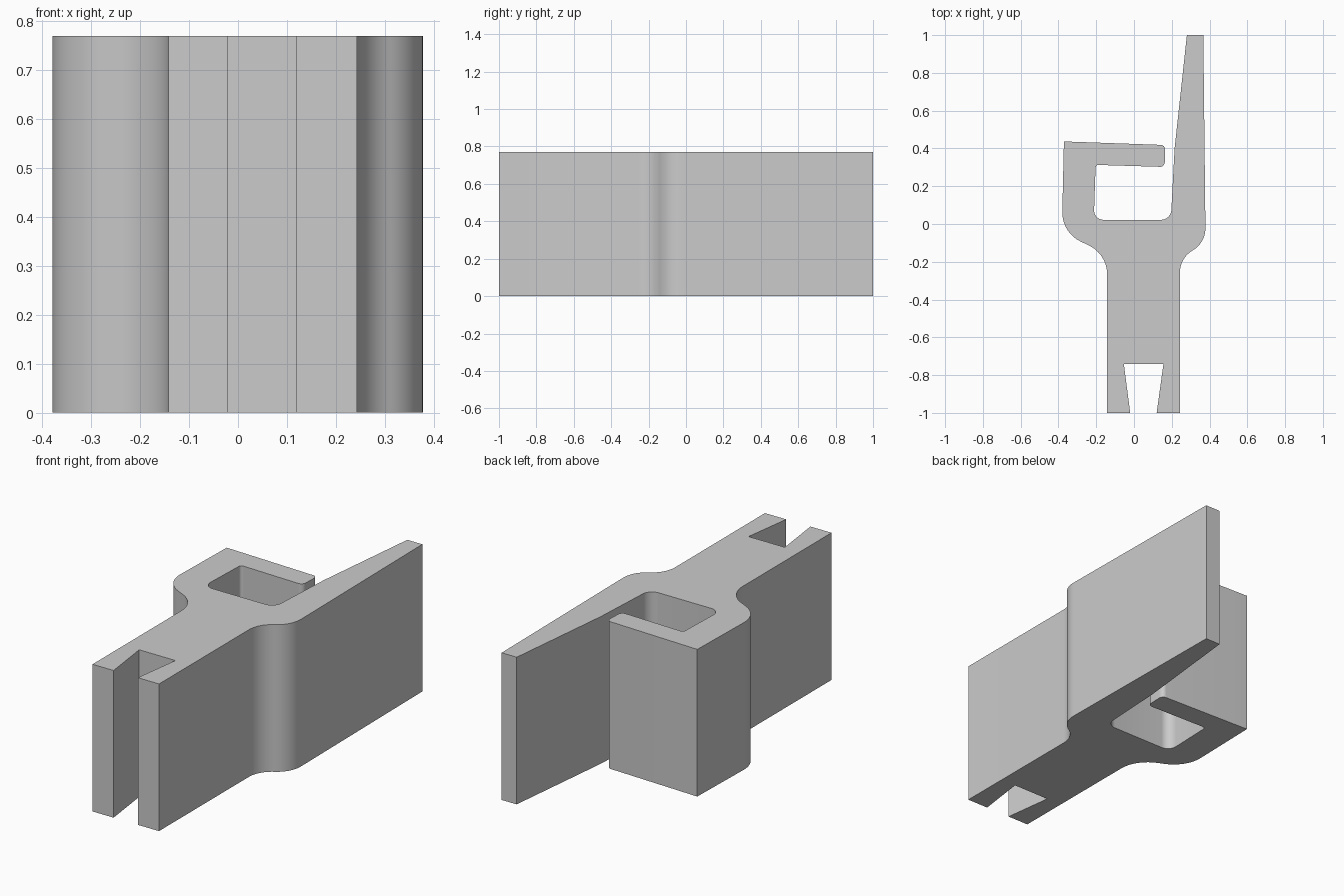
import bpy, bmesh, math
from mathutils import Vector

if "Cube" in bpy.data.objects:
    bpy.data.objects.remove(bpy.data.objects["Cube"])

HEIGHT = 0.77

# Outline corners, counter-clockwise: x, y, fillet radius
corners = [
    # forked foot with dovetail slot
    (-0.142, -1.0, 0), (-0.02, -1.0, 0), (-0.054, -0.74, 0),
    (0.156, -0.74, 0), (0.12, -1.0, 0), (0.243, -1.0, 0),
    # right shoulder and long tapering blade
    (0.243, -0.18, 0.135), (0.378, -0.10, 0.135), (0.378, 0.0, 0),
    (0.367, 1.0, 0), (0.28, 1.0, 0), (0.215, 0.40, 0),
    # pocket with rounded floor corners
    (0.195, 0.022, 0.055), (-0.213, 0.022, 0.05), (-0.203, 0.313, 0.015),
    # rounded hook tip and hook arm
    (0.162, 0.302, 0.025), (0.166, 0.418, 0.025), (-0.371, 0.437, 0),
    # left shoulder
    (-0.382, -0.045, 0.17), (-0.142, -0.16, 0.17),
]


def rounded_outline(pts, steps=10):
    out = []
    n = len(pts)
    for i, (x, y, r) in enumerate(pts):
        p = Vector((x, y))
        if r == 0:
            out.append(p)
            continue
        a = (Vector(pts[i - 1][:2]) - p).normalized()
        b = (Vector(pts[(i + 1) % n][:2]) - p).normalized()
        half = a.angle(b) / 2
        centre = p + (a + b).normalized() * (r / math.sin(half))
        start = p + a * (r / math.tan(half)) - centre
        end = p + b * (r / math.tan(half)) - centre
        sweep = start.angle(end)
        for k in range(steps + 1):
            t = k / steps
            out.append(centre + (start * math.sin((1 - t) * sweep)
                                 + end * math.sin(t * sweep)) / math.sin(sweep))
    return out


# Extruded clip body
bm = bmesh.new()
base = bm.faces.new([bm.verts.new((p.x, p.y, 0)) for p in rounded_outline(corners)])
top = bmesh.ops.extrude_face_region(bm, geom=[base])
bmesh.ops.translate(bm, vec=(0, 0, HEIGHT),
                    verts=[v for v in top["geom"] if isinstance(v, bmesh.types.BMVert)])
bmesh.ops.recalc_face_normals(bm, faces=bm.faces)
# Triangulate the concave end caps
bmesh.ops.triangulate(bm, faces=[f for f in bm.faces if len(f.verts) > 4])
mesh = bpy.data.meshes.new("clip_body")
bm.to_mesh(mesh)
bm.free()
body = bpy.data.objects.new("clip_body", mesh)
bpy.context.collection.objects.link(body)

grey = bpy.data.materials.new("light grey")
grey.diffuse_color = (0.6, 0.6, 0.6, 1)
grey.use_nodes = True
grey.node_tree.nodes["Principled BSDF"].inputs["Base Color"].default_value = grey.diffuse_color
mesh.materials.append(grey)

bpy.context.view_layer.objects.active = body
body.select_set(True)
bpy.ops.object.shade_smooth_by_angle(angle=math.radians(30))
